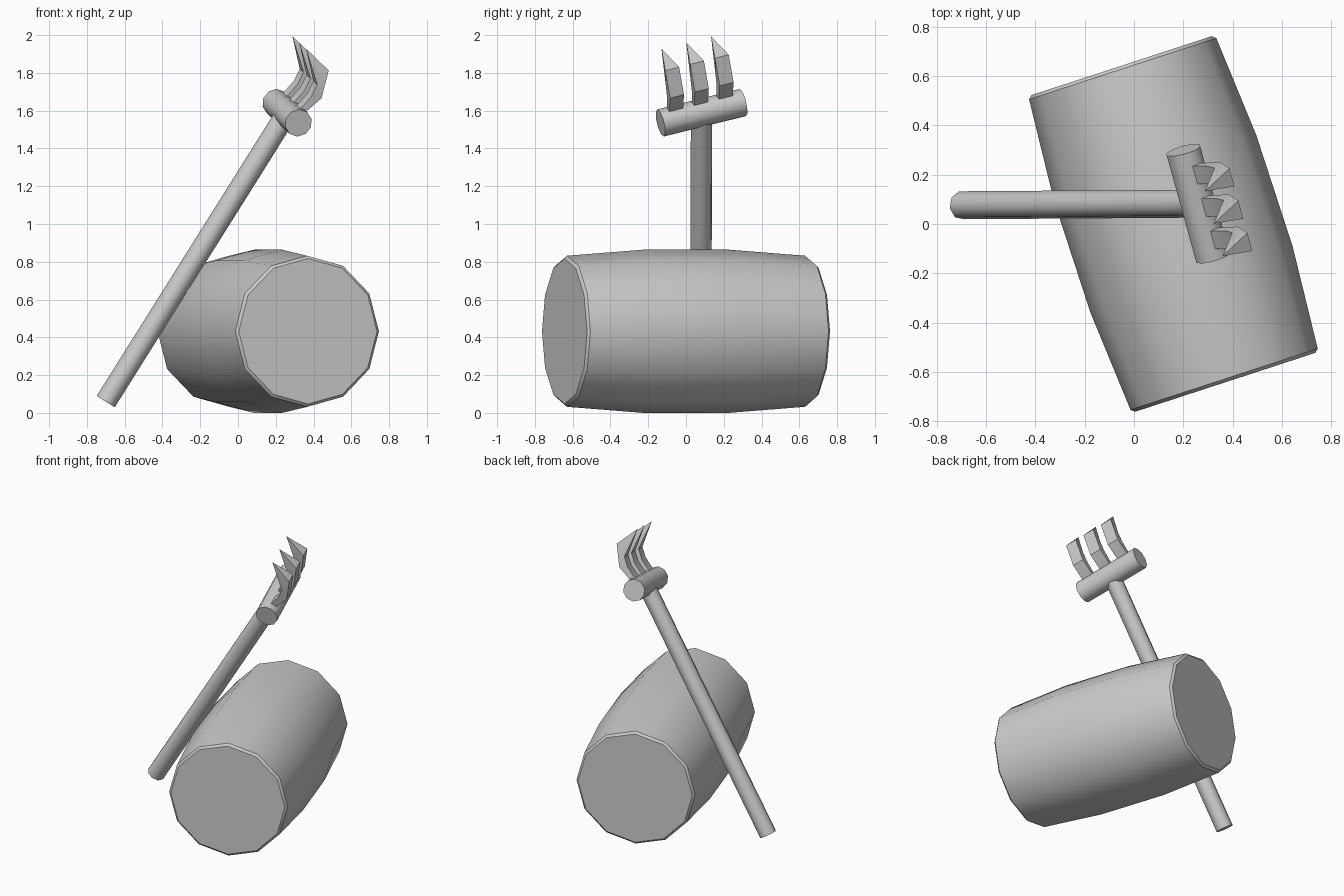
import bpy, bmesh, math
from mathutils import Vector, Matrix

if "Cube" in bpy.data.objects:
    bpy.data.objects.remove(bpy.data.objects["Cube"])


def finish(name, bm, angle):
    bmesh.ops.recalc_face_normals(bm, faces=bm.faces)
    me = bpy.data.meshes.new(name)
    bm.to_mesh(me)
    bm.free()
    ob = bpy.data.objects.new(name, me)
    bpy.context.collection.objects.link(ob)
    bpy.context.view_layer.objects.active = ob
    ob.select_set(True)
    bpy.ops.object.shade_smooth_by_angle(angle=math.radians(angle))
    ob.select_set(False)
    return ob


def lathe(name, start, end, rings, sides, up, angle=50):
    """Capped rings of (fraction along the axis, radius)."""
    start, end = Vector(start), Vector(end)
    axis = (end - start).normalized()
    u = (Vector(up) - axis * axis.dot(Vector(up))).normalized()
    v = axis.cross(u)
    bm = bmesh.new()
    loops = []
    for t, r in rings:
        c = start.lerp(end, t)
        loops.append([bm.verts.new(c + r * (u * math.cos(k * math.tau / sides) + v * math.sin(k * math.tau / sides)))
                      for k in range(sides)])
    for a, b in zip(loops, loops[1:]):
        for k in range(sides):
            j = (k + 1) % sides
            bm.faces.new((a[k], a[j], b[j], b[k]))
    bm.faces.new(loops[0])
    bm.faces.new(loops[-1])
    return finish(name, bm, angle)


# Bulging twelve-sided barrel with a softened rim
lathe("barrel", (-0.05, 0.643, 0.432), (0.37, -0.643, 0.432),
      [(0, 0.385), (0.01, 0.40), (0.325, 0.432), (0.675, 0.432), (0.99, 0.40), (1, 0.385)],
      12, (0, 0, 1), 40)

# Leaning handle
head_back, head_front = Vector((0.20, 0.30, 1.643)), Vector((0.32, -0.135, 1.535))
centre = (head_back + head_front) / 2
foot = Vector((-0.70, 0.076, 0.06))
lathe("handle", foot, centre, [(0, 0.058), (1, 0.058)], 8, (0, 1, 0.4))

# Cross bar at the top of the handle
lathe("cross_bar", head_front, head_back, [(0, 0.074), (1, 0.074)], 10, (0, 0, 1))

# Curved, pointed tines: profile as (along handle, outward) inner / outer pairs
a = (head_back - head_front).normalized()
h = (centre - foot).normalized()
h = (h - a * h.dot(a)).normalized()
n = a.cross(h)
pairs = [((0.03, -0.03), (0.05, 0.01)), ((0.08, -0.015), (0.084, 0.023)),
         ((0.15, -0.004), (0.174, 0.049)), ((0.222, -0.013), (0.318, -0.003))]
tip, half = (0.35, -0.163), 0.039
for i in (-1, 0, 1):
    bm = bmesh.new()
    base = centre + a * (i * 0.14 - 0.006)
    place = lambda p, w: bm.verts.new(base + h * p[0] + n * p[1] + a * w)
    loops = [[place(q, -half), place(q, half), place(o, half), place(o, -half)] for q, o in pairs]
    point = place(tip, 0)
    for l0, l1 in zip(loops, loops[1:]):
        for k in range(4):
            j = (k + 1) % 4
            bm.faces.new((l0[k], l0[j], l1[j], l1[k]))
    for k in range(4):
        bm.faces.new((loops[-1][k], loops[-1][(k + 1) % 4], point))
    bm.faces.new(loops[0])
    finish(f"tine_{i + 2}", bm, 25)
